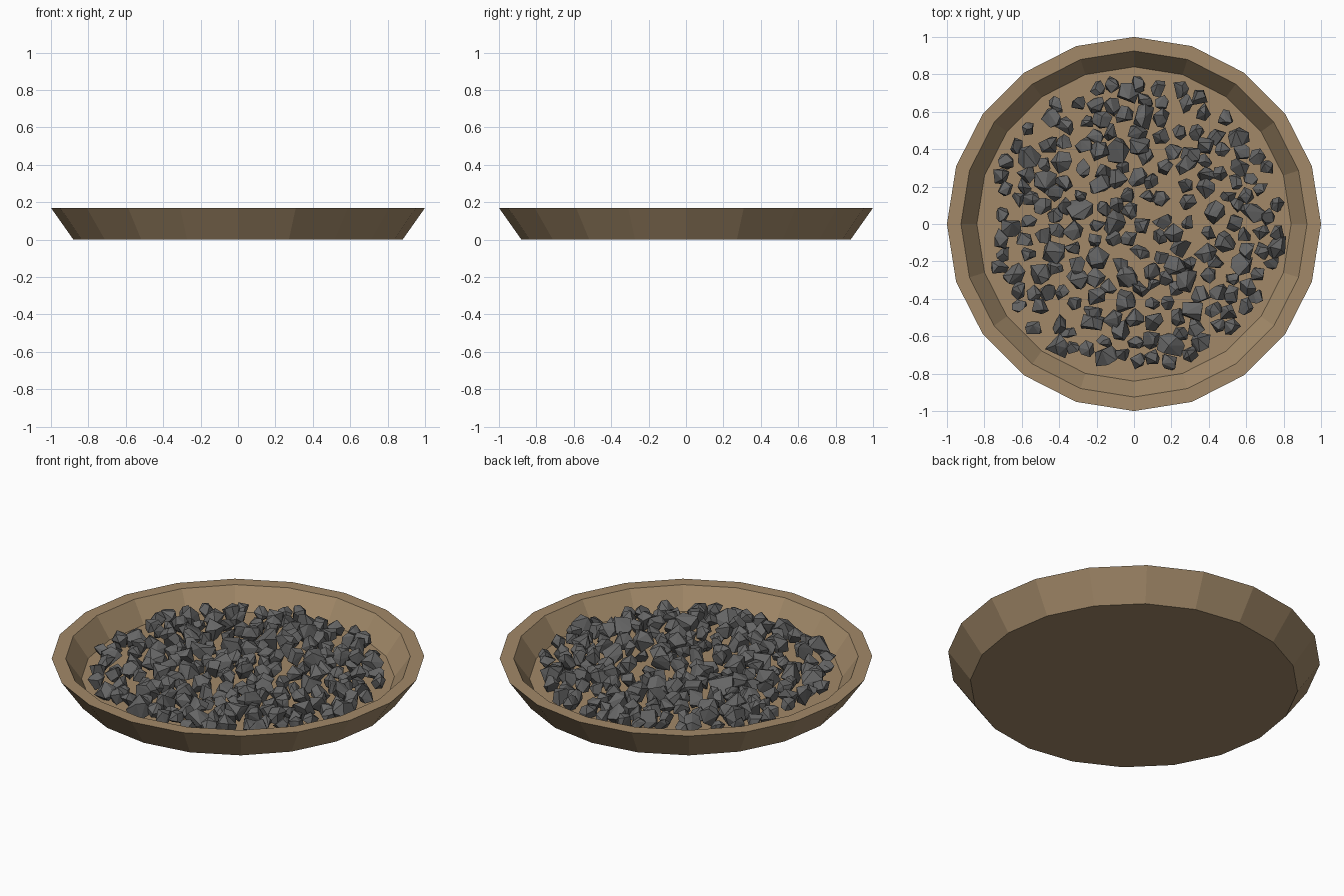
import bpy, bmesh, random
from math import cos, sin, pi, sqrt
from mathutils import Vector

if "Cube" in bpy.data.objects:
    bpy.data.objects.remove(bpy.data.objects["Cube"])

random.seed(11)
SIDES, FLOOR, RIM = 20, 0.05, 0.17


def make_object(name, bm, colour):
    bmesh.ops.recalc_face_normals(bm, faces=bm.faces)
    mesh = bpy.data.meshes.new(name)
    bm.to_mesh(mesh)
    bm.free()
    mat = bpy.data.materials.new(name + "_colour")
    mat.diffuse_color = (*colour, 1)
    mat.use_nodes = True
    mat.node_tree.nodes["Principled BSDF"].inputs["Base Color"].default_value = mat.diffuse_color
    mesh.materials.append(mat)
    obj = bpy.data.objects.new(name, mesh)
    bpy.context.collection.objects.link(obj)
    return obj


# Shallow bowl: profile rings (radius, height) joined into a faceted shell
bm = bmesh.new()
profile = [(0.88, 0), (1.0, RIM), (0.925, RIM), (0.84, FLOOR)]
rings = [[bm.verts.new((r * cos(2 * pi * i / SIDES), r * sin(2 * pi * i / SIDES), z))
          for i in range(SIDES)] for r, z in profile]
for a, b in zip(rings, rings[1:]):
    for i in range(SIDES):
        j = (i + 1) % SIDES
        bm.faces.new((a[i], a[j], b[j], b[i]))
bm.faces.new(rings[0])
bm.faces.new(rings[-1])
make_object("bowl", bm, (0.36, 0.25, 0.14))


def add_stone(bm, x, y, radius):
    """Angular chunk: convex hull of well-spread random points on a sphere."""
    points = []
    while len(points) < 10:
        p = Vector([random.gauss(0, 1) for _ in range(3)]).normalized()
        if all((p - q).length > 0.65 for q in points):
            points.append(p)
    points = [p * radius * random.uniform(0.85, 1.15) for p in points]
    low = min(p.z for p in points)
    high = max(p.z for p in points)
    squash = min(1, (RIM - 0.005 - FLOOR) / (high - low))
    lift = random.uniform(0, max(0, RIM - 0.005 - FLOOR - (high - low) * squash))
    verts = [bm.verts.new((x + p.x, y + p.y, FLOOR + lift * 0.6 + (p.z - low) * squash))
             for p in points]
    hull = bmesh.ops.convex_hull(bm, input=verts)
    loose = [v for v in hull["geom_interior"] if isinstance(v, bmesh.types.BMVert)]
    bmesh.ops.delete(bm, geom=loose, context='VERTS')


# Large stones at their observed places
large = [(-.04, .70), (.56, .46), (-.57, .36), (-.48, .23), (-.08, .39), (.02, .42),
         (.05, .57), (.30, .37), (.76, -.12), (-.64, -.27), (-.50, -.27), (-.04, -.28),
         (-.05, -.42), (-.14, -.71), (.36, -.63), (.31, -.46), (.20, -.65), (.48, -.10),
         (.38, -.15), (.23, -.22), (-.07, -.57), (-.29, .07), (-.43, -.15), (.58, -.22),
         (.63, .05), (.43, .06), (-.22, -.54), (-.43, .56), (-.39, .33), (-.18, .20),
         (.28, .32), (.29, -.30), (-.30, -.29), (-.10, 0), (-.20, -.18), (-.41, -.65)]
bm = bmesh.new()
for x, y in large:
    add_stone(bm, x, y, random.uniform(0.062, 0.076))
make_object("large_stones", bm, (0.13, 0.13, 0.13))

# Small stones scattered between them with a minimum spacing
bm = bmesh.new()
placed = list(large)
for _ in range(6000):
    if len(placed) >= 205:
        break
    r, a = 0.77 * sqrt(random.random()), random.uniform(0, 2 * pi)
    x, y = r * cos(a), r * sin(a)
    if all((x - u) ** 2 + (y - v) ** 2 > 0.072 ** 2 for u, v in placed):
        placed.append((x, y))
        add_stone(bm, x, y, random.uniform(0.042, 0.058))
make_object("small_stones", bm, (0.13, 0.13, 0.13))
